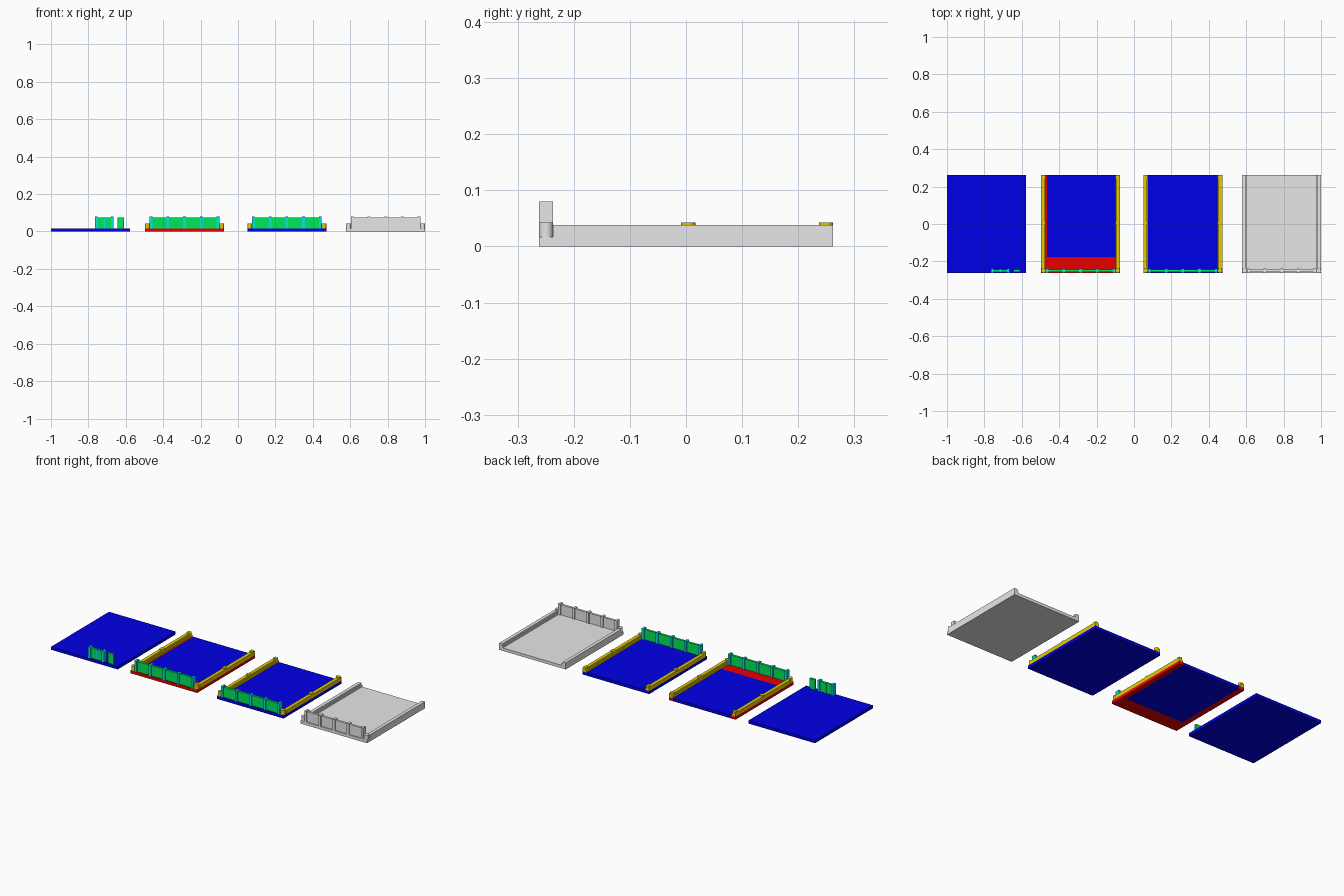
import bpy

if "Cube" in bpy.data.objects:
    bpy.data.objects.remove(bpy.data.objects["Cube"], do_unlink=True)


def material(name, r, g, b):
    m = bpy.data.materials.new(name)
    m.use_nodes = True
    m.diffuse_color = (r, g, b, 1)
    m.node_tree.nodes["Principled BSDF"].inputs["Base Color"].default_value = (r, g, b, 1)
    return m


BLUE = material("blue", 0, 0, 0.8)
RED = material("red", 0.8, 0, 0)
YELLOW = material("yellow", 0.8, 0.6, 0)
GREEN = material("green", 0, 0.8, 0.1)
TEAL = material("teal", 0, 0.8, 0.8)
GREY = material("grey", 0.8, 0.8, 0.8)

DEEP = 0.262      # half depth of a tile
FLOOR = 0.017     # slab height
WIDE = 0.422      # tile width
R = 0.0125        # post radius


def box(name, mat, x0, x1, y0, y1, z0, z1):
    bpy.ops.mesh.primitive_cube_add(size=1, location=((x0 + x1) / 2, (y0 + y1) / 2, (z0 + z1) / 2))
    ob = bpy.context.object
    ob.name = name
    ob.scale = (x1 - x0, y1 - y0, z1 - z0)
    ob.data.materials.append(mat)


def round_post(name, mat, x, y):
    bpy.ops.mesh.primitive_cylinder_add(vertices=24, radius=R, depth=0.043 - FLOOR,
                                        location=(x, y, (0.043 + FLOOR) / 2))
    ob = bpy.context.object
    ob.name = name
    ob.data.materials.append(mat)
    bpy.ops.object.shade_smooth_by_angle()


def wall_post(name, mat, x):
    box(name, mat, x - 0.007, x + 0.007, -DEEP, -DEEP + 2 * R, FLOOR, 0.08)


def wall_panel(name, mat, x0, x1):
    box(name, mat, x0, x1, -0.256, -0.243, FLOOR, 0.075)


def fence(name, post_mat, panel_mat, x0, x1, bays):
    step = (x1 - x0) / bays
    for i in range(bays + 1):
        wall_post(f"{name}_wall_post", post_mat, x0 + i * step)
    for i in range(bays):
        wall_panel(f"{name}_wall_panel", panel_mat, x0 + i * step + 0.007, x0 + (i + 1) * step - 0.007)


def rails(name, mat, x0, post_ys):
    # rail flush with the outer edge, low lip on the inner side, round posts
    for x, inward in ((x0 + R, 1), (x0 + WIDE - R, -1)):
        outer, step, inner = x - inward * R, x + inward * 0.007, x + inward * R
        start = -DEEP + 2 * R
        box(f"{name}_rail", mat, min(outer, step), max(outer, step), start, DEEP, FLOOR, 0.038)
        box(f"{name}_rail_lip", mat, min(step, inner), max(step, inner), start, DEEP, FLOOR, 0.027)
        for y in post_ys:
            round_post(f"{name}_round_post", mat, x, y)


def slab(name, mat, x0):
    box(name, mat, x0, x0 + WIDE, -DEEP, DEEP, 0, FLOOR)


# Plain tile with loose wall pieces
slab("plain_floor", BLUE, -1)
fence("plain", TEAL, GREEN, -0.758, -0.672, 1)
box("plain_panel_strip", TEAL, -0.718, -0.712, -0.258, -0.241, FLOOR, 0.076)
wall_panel("plain_loose_panel", GREEN, -0.645, -0.61)

# Tile with a red border around a blue floor
bx = -0.497
front = -0.177
box("border_front", RED, bx, bx + WIDE, -DEEP, front, 0, FLOOR)
box("border_right", RED, bx, bx + 0.032, front, DEEP, 0, FLOOR)
box("border_left", RED, bx + WIDE - 0.025, bx + WIDE, front, DEEP, 0, FLOOR)
box("border_floor", BLUE, bx + 0.032, bx + WIDE - 0.025, front, DEEP, 0, FLOOR)

# Railed tile and finished grey tile
slab("railed_floor", BLUE, 0.05)
slab("grey_floor", GREY, 0.578)

all_posts = (-DEEP + R, 0.004, DEEP - R)
for name, x0, rail_mat, post_mat, panel_mat, post_ys in (
        ("border", bx, YELLOW, TEAL, GREEN, all_posts),
        ("railed", 0.05, YELLOW, TEAL, GREEN, all_posts),
        ("grey", 0.578, GREY, GREY, GREY, all_posts[:1])):
    rails(name, rail_mat, x0, post_ys)
    fence(name, post_mat, panel_mat, x0 + 0.032, x0 + WIDE - 0.032, 4)
